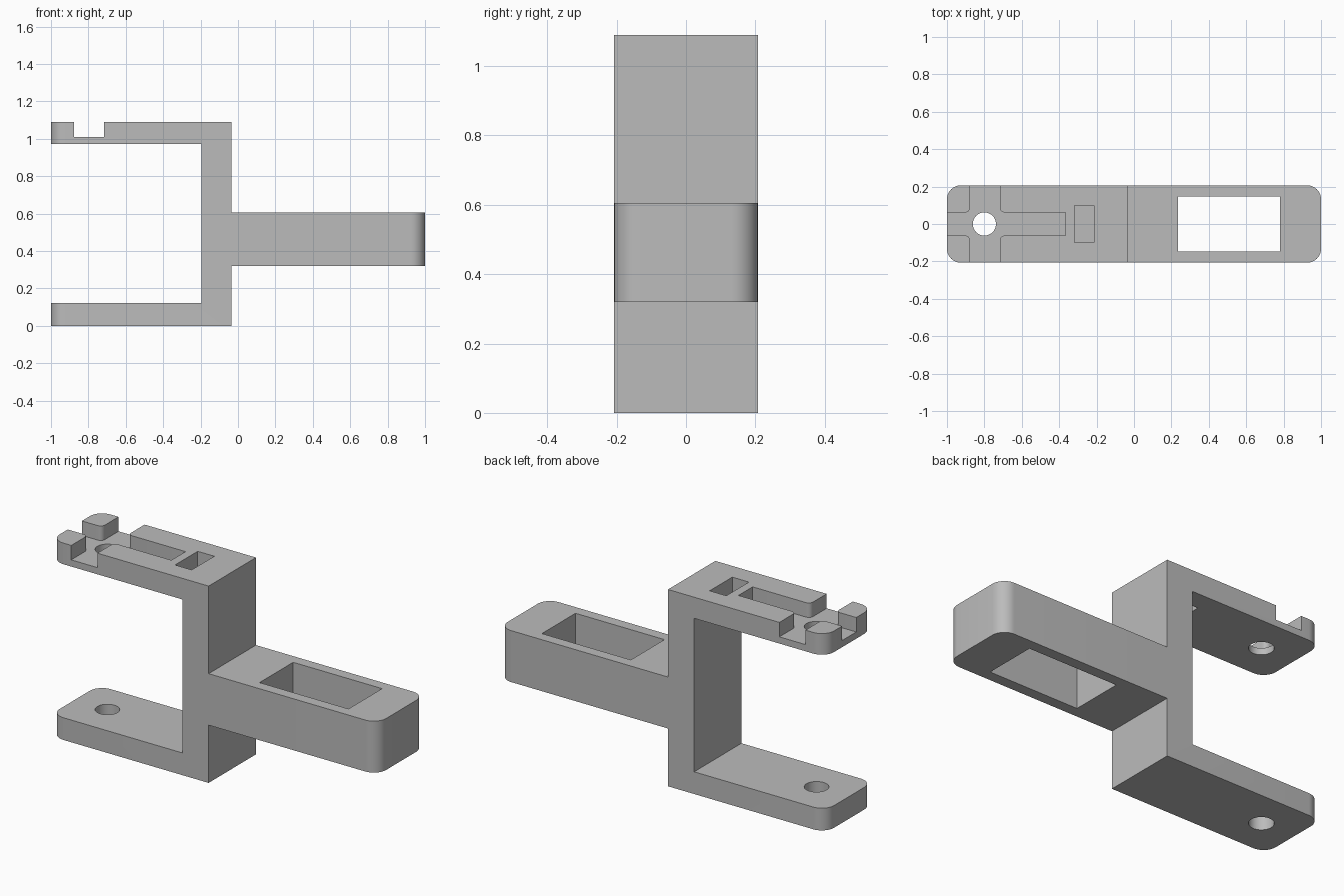
import bpy, bmesh, math

cube = bpy.data.objects.get("Cube")
if cube:
    bpy.data.objects.remove(cube, do_unlink=True)

grey = bpy.data.materials.new("plain_grey")
grey.use_nodes = True
colour = (0.5, 0.5, 0.5, 1)
grey.diffuse_color = colour
grey.node_tree.nodes["Principled BSDF"].inputs["Base Color"].default_value = colour

HALF_WIDTH = 0.207
HOLE_X = -0.8


def add_object(name, bm):
    bmesh.ops.recalc_face_normals(bm, faces=bm.faces)
    mesh = bpy.data.meshes.new(name)
    bm.to_mesh(mesh)
    bm.free()
    mesh.materials.append(grey)
    obj = bpy.data.objects.new(name, mesh)
    bpy.context.collection.objects.link(obj)
    return obj


def prism(points, offset):
    """Extrude a closed outline along a vector."""
    bm = bmesh.new()
    face = bm.faces.new([bm.verts.new(p) for p in points])
    new = bmesh.ops.extrude_face_region(bm, geom=[face])["geom"]
    verts = [v for v in new if isinstance(v, bmesh.types.BMVert)]
    bmesh.ops.translate(bm, vec=offset, verts=verts)
    return bm


def round_upright(bm, test, radius, segments):
    """Round the vertical edges that pass the test."""
    edges = [e for e in bm.edges
             if abs(e.verts[0].co.x - e.verts[1].co.x) < 1e-4
             and abs(e.verts[0].co.y - e.verts[1].co.y) < 1e-4
             and test(e.verts[0].co)]
    bmesh.ops.bevel(bm, geom=edges, offset=radius, segments=segments,
                    profile=0.5, affect='EDGES')


def box_cutter(name, x0, x1, y0, y1, z0, z1):
    outline = [(x0, y0, z0), (x1, y0, z0), (x1, y1, z0), (x0, y1, z0)]
    return add_object(name, prism(outline, (0, 0, z1 - z0)))


# Bracket body: two jaws, a post and a handle in one side profile
profile = [(-1, 0), (-0.035, 0), (-0.035, 0.32), (1, 0.32), (1, 0.605),
           (-0.035, 0.605), (-0.035, 1.09), (-1, 1.09), (-1, 0.973),
           (-0.195, 0.973), (-0.195, 0.123), (-1, 0.123)]
bm = prism([(x, -HALF_WIDTH, z) for x, z in profile], (0, 2 * HALF_WIDTH, 0))
round_upright(bm, lambda co: abs(co.x) > 0.99, 0.075, 10)
bracket = add_object("clamp_bracket", bm)

# Cross-shaped channel in the upper jaw, with softened inner corners
a, b, s, w = -0.877, -0.717, 0.062, 0.3
cross = [(-1.1, -s), (a, -s), (a, -w), (b, -w), (b, -s), (-0.365, -s),
         (-0.365, s), (b, s), (b, w), (a, w), (a, s), (-1.1, s)]
bm = prism([(x, y, 1.01) for x, y in cross], (0, 0, 0.2))
round_upright(bm, lambda co: a - 0.01 < co.x < b + 0.01 and abs(co.y) < 0.1,
              0.025, 5)
cutters = [add_object("channel_cutter", bm)]

# Slot beside the post and window through the handle
cutters.append(box_cutter("slot_cutter", -0.317, -0.215, -0.098, 0.1, 0.9, 1.2))
cutters.append(box_cutter("window_cutter", 0.235, 0.78, -0.147, 0.147, 0.2, 0.7))

# Pin hole through both jaws
bm = bmesh.new()
bmesh.ops.create_cone(bm, cap_ends=True, segments=48, radius1=0.062,
                      radius2=0.062, depth=1.6)
bmesh.ops.translate(bm, vec=(HOLE_X, 0, 0.55), verts=bm.verts)
cutters.append(add_object("pin_hole_cutter", bm))

# Cut the openings and keep the finished mesh
bpy.context.view_layer.objects.active = bracket
bracket.select_set(True)
for cutter in cutters:
    mod = bracket.modifiers.new(cutter.name, 'BOOLEAN')
    mod.operation = 'DIFFERENCE'
    mod.solver = 'EXACT'
    mod.object = cutter
    bpy.ops.object.modifier_apply(modifier=mod.name)
    bpy.data.objects.remove(cutter, do_unlink=True)

bpy.ops.object.shade_smooth_by_angle(angle=math.radians(30))
